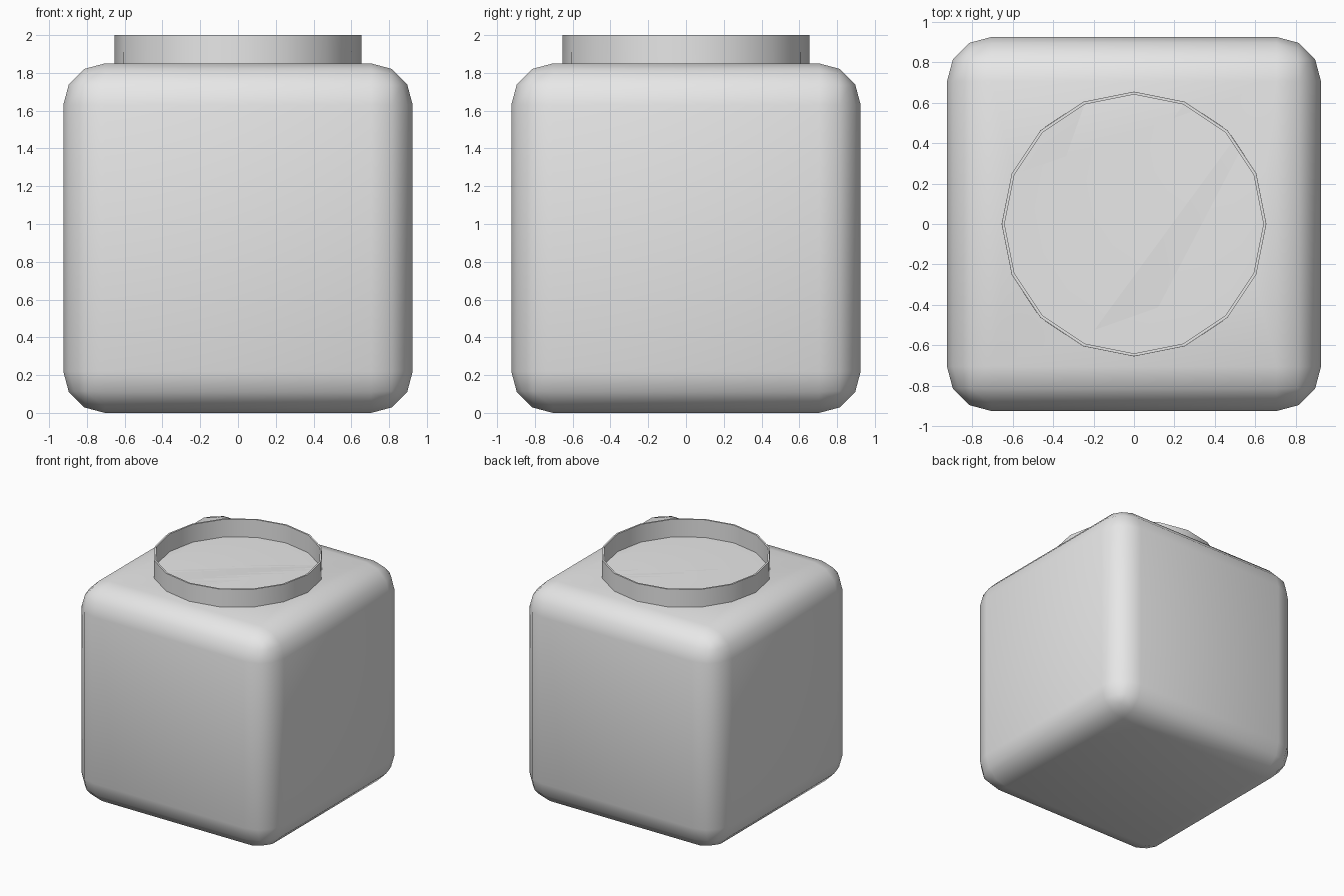
import bpy
import bmesh
import math
from mathutils import Matrix

cube = bpy.data.objects.get("Cube")
if cube:
    bpy.data.objects.remove(cube, do_unlink=True)

SIZE = 1.85       # edge of the body
ROUND = 0.22      # radius of the rounded edges
NECK_R = 0.64
NECK_H = 0.15
WALL = 0.014

# Plain grey
grey = bpy.data.materials.new("plain grey")
grey.use_nodes = True
colour = (0.8, 0.8, 0.8, 1)
grey.diffuse_color = colour
grey.node_tree.nodes["Principled BSDF"].inputs["Base Color"].default_value = colour

# Body: cube with rounded edges
bm = bmesh.new()
bmesh.ops.create_cube(bm, size=SIZE, matrix=Matrix.Translation((0, 0, SIZE / 2)))
bmesh.ops.bevel(bm, geom=bm.edges[:], offset=ROUND, offset_type='OFFSET',
                segments=3, profile=0.5, affect='EDGES')

# Round opening in the flat top
top = max(bm.faces, key=lambda f: f.calc_center_median().z)
border = list(top.edges)
bmesh.ops.delete(bm, geom=[top], context='FACES_ONLY')
ring = bmesh.ops.create_circle(bm, segments=16, radius=NECK_R,
                               matrix=Matrix.Translation((0, 0, SIZE)))["verts"]
rim = list({e for v in ring for e in v.link_edges})
bmesh.ops.bridge_loops(bm, edges=border + rim)

# Neck: opening edge raised
raised = bmesh.ops.extrude_edge_only(bm, edges=rim)["geom"]
bmesh.ops.translate(bm, vec=(0, 0, NECK_H),
                    verts=[g for g in raised if isinstance(g, bmesh.types.BMVert)])
bmesh.ops.recalc_face_normals(bm, faces=bm.faces[:])
if min(bm.faces, key=lambda f: f.calc_center_median().z).normal.z > 0:
    bmesh.ops.reverse_faces(bm, faces=bm.faces[:])

mesh = bpy.data.meshes.new("open_jar")
bm.to_mesh(mesh)
bm.free()
mesh.materials.append(grey)
jar = bpy.data.objects.new("open_jar", mesh)
bpy.context.collection.objects.link(jar)

# Thin hollow wall
shell = jar.modifiers.new("wall", 'SOLIDIFY')
shell.thickness = WALL
shell.offset = -1
shell.use_even_offset = True

bpy.context.view_layer.objects.active = jar
jar.select_set(True)
bpy.ops.object.modifier_apply(modifier=shell.name)
bpy.ops.object.shade_smooth_by_angle(angle=math.radians(29))
